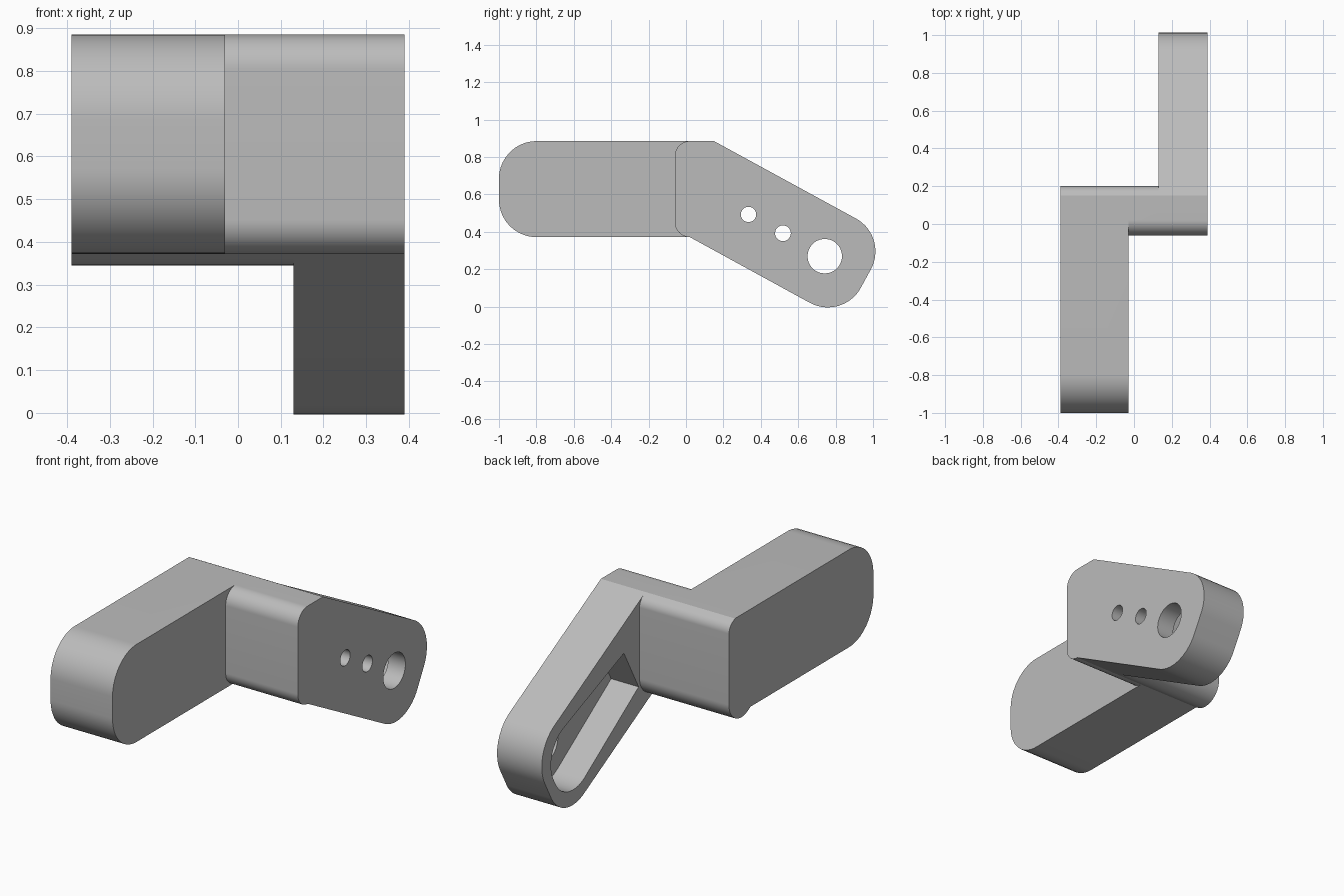
import bpy, bmesh, math
from mathutils import Vector

if "Cube" in bpy.data.objects:
    bpy.data.objects.remove(bpy.data.objects["Cube"], do_unlink=True)

grey = bpy.data.materials.new("plain grey")
grey.use_nodes = True
GREY = (0.5, 0.5, 0.5, 1)
grey.diffuse_color = GREY
grey.node_tree.nodes["Principled BSDF"].inputs["Base Color"].default_value = GREY


def rounded(corners, steps=12):
    """Outline from (y, z, radius) corners, each rounded by its radius."""
    out = []
    for i, (y, z, r) in enumerate(corners):
        p = Vector((y, z))
        if r == 0:
            out.append(p)
            continue
        a = (Vector(corners[i - 1][:2]) - p).normalized()
        b = (Vector(corners[(i + 1) % len(corners)][:2]) - p).normalized()
        half = a.angle(b) / 2
        t = r / math.tan(half)
        c = p + (a + b).normalized() * (r / math.sin(half))
        start, end = p + a * t - c, p + b * t - c
        for k in range(steps + 1):
            out.append(c + start.lerp(end, k / steps).normalized() * r)
    return out


def circle(centre, r, n=48):
    return [centre + Vector((math.cos(i * math.tau / n), math.sin(i * math.tau / n))) * r
            for i in range(n)]


def extrude(name, outline, x0, x1):
    """Solid with a y-z outline, running from x0 to x1."""
    bm = bmesh.new()
    face = bm.faces.new([bm.verts.new((x0, p.x, p.y)) for p in outline])
    new = bmesh.ops.extrude_face_region(bm, geom=[face])["geom"]
    verts = [g for g in new if isinstance(g, bmesh.types.BMVert)]
    bmesh.ops.translate(bm, verts=verts, vec=(x1 - x0, 0, 0))
    bmesh.ops.recalc_face_normals(bm, faces=bm.faces)
    mesh = bpy.data.meshes.new(name)
    bm.to_mesh(mesh)
    bm.free()
    mesh.materials.append(grey)
    obj = bpy.data.objects.new(name, mesh)
    bpy.context.collection.objects.link(obj)
    return obj


def activate(obj):
    bpy.ops.object.select_all(action="DESELECT")
    obj.select_set(True)
    bpy.context.view_layer.objects.active = obj


def combine(obj, tool, operation):
    mod = obj.modifiers.new("combine", "BOOLEAN")
    mod.operation, mod.object, mod.solver = operation, tool, "EXACT"
    activate(obj)
    bpy.ops.object.modifier_apply(modifier=mod.name)
    bpy.data.objects.remove(tool, do_unlink=True)


# Shared levels and the arm's own axes, centred on the large hole
TOP, BOTTOM, FRONT, BACK = 0.885, 0.372, -0.06, 0.2
LEFT, INNER, RIGHT = 0.39, 0.13, -0.39
hub = Vector((0.742, 0.27))
along = Vector((0.877, -0.48)).normalized()
across = Vector((-along.y, along.x))
slope = along.y / along.x


def on_arm(u, v, r=0):
    return (*(hub + along * u + across * v), r)


# Angled arm
upper, lower = 0.15, 0.02
front_edge = [(upper, TOP, 0), (FRONT, TOP, 0.08), (FRONT, BOTTOM, 0.08), (lower, BOTTOM, 0)]
tip = [on_arm(0.25, -0.257, 0.2), on_arm(0.25, 0.257, 0.2)]
arm = extrude("angled_arm", rounded(front_edge + tip), INNER, LEFT)

# Tapered pocket on the inner side of the arm
pocket = rounded([on_arm(-0.535, 0.12), on_arm(-0.535, -0.135),
                  on_arm(0.19, -0.205, 0.17), on_arm(0.19, 0.205, 0.17)])
combine(arm, extrude("pocket_cutter", pocket, INNER - 0.1, INNER + 0.16), "DIFFERENCE")

# Three holes along the arm
for u, r in [(0, 0.092), (-0.255, 0.042), (-0.465, 0.041)]:
    hole = circle(hub + along * u, r)
    combine(arm, extrude("hole_cutter", hole, INNER - 0.1, LEFT + 0.1), "DIFFERENCE")

# Crosspiece, following the arm's slopes and rounded at the back
back_edge = [(BACK, BOTTOM + slope * (BACK - lower), 0.104),
             (BACK, TOP + slope * (BACK - upper), 0.06)]
body = extrude("crosspiece_and_grip", rounded(front_edge + back_edge), RIGHT, INNER)

# Straight grip block with a rounded front end
grip = rounded([(0.1, TOP, 0), (-1, TOP, 0.2), (-1, BOTTOM, 0.2), (0.1, BOTTOM, 0)])
combine(body, extrude("grip", grip, RIGHT, -0.03), "UNION")

for obj in (arm, body):
    activate(obj)
    bpy.ops.object.shade_smooth_by_angle(angle=math.radians(25))
